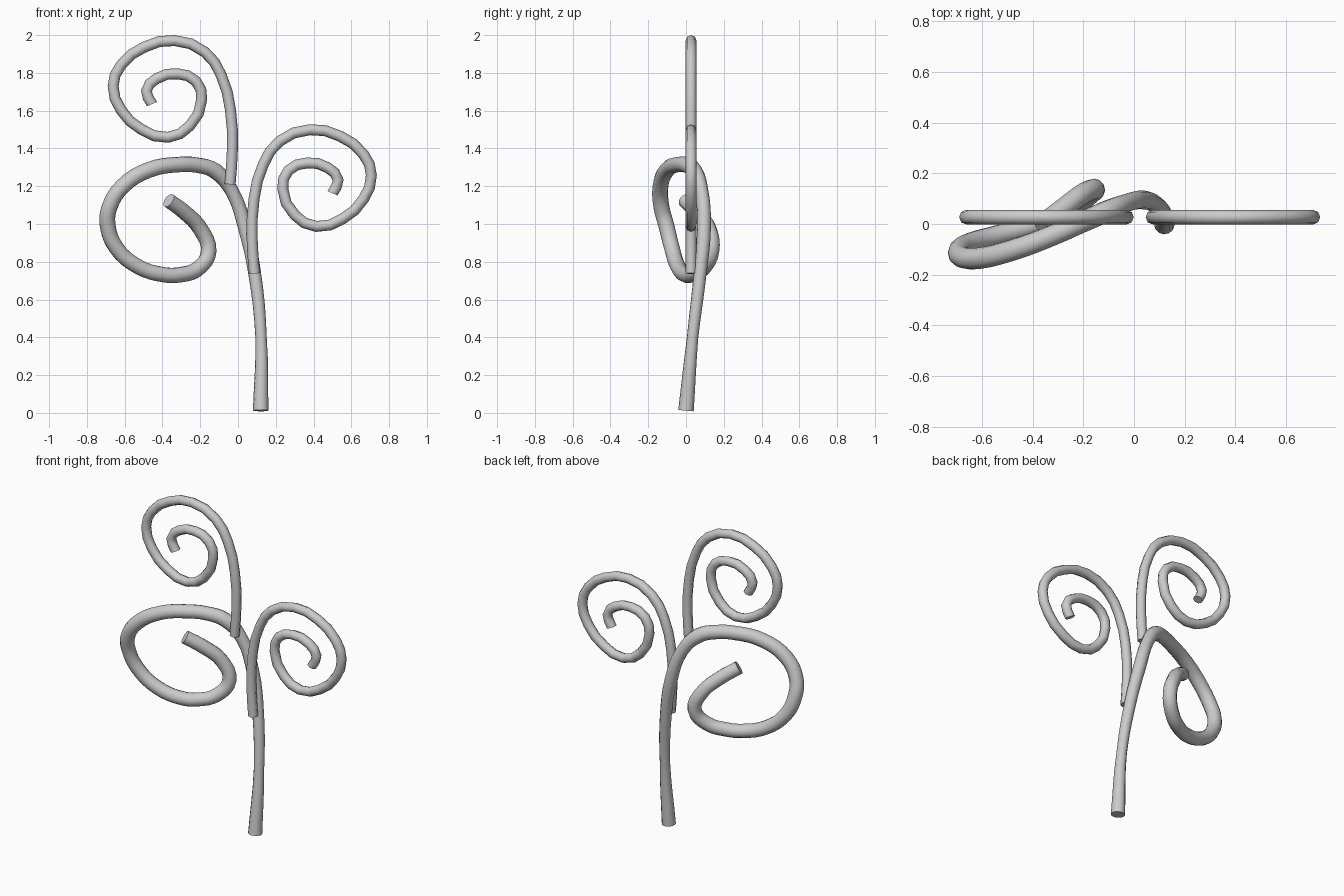
import bpy

def tube(name, pts, sides=2, steps=3):
    """Round tube through (x, y, z, radius) points, as a smooth mesh."""
    cu = bpy.data.curves.new(name, 'CURVE')
    cu.dimensions = '3D'
    cu.bevel_depth = 1.0
    cu.bevel_resolution = sides
    cu.resolution_u = steps
    cu.use_fill_caps = True
    sp = cu.splines.new('BEZIER')
    sp.bezier_points.add(len(pts) - 1)
    for bp, (x, y, z, r) in zip(sp.bezier_points, pts):
        bp.co = (x, y, z)
        bp.radius = r
        bp.handle_left_type = bp.handle_right_type = 'AUTO'
    ob = bpy.data.objects.new(name, cu)
    bpy.context.collection.objects.link(ob)
    bpy.ops.object.select_all(action='DESELECT')
    ob.select_set(True)
    bpy.context.view_layer.objects.active = ob
    bpy.ops.object.convert(target='MESH')
    bpy.ops.object.shade_smooth_by_angle(angle=0.9)
    return bpy.context.object

# Main stem, sweeping up and round into the large loop
tube("main_stem", [
    (.12, 0, .012, .041), (.122, .035, .4, .03), (.088, .075, .74, .034),
    (.037, .095, .98, .037), (-.03, .083, 1.17, .036), (-.12, .045, 1.28, .043),
    (-.22, 0, 1.312, .041), (-.31, -.04, 1.315, .041), (-.47, -.1, 1.287, .042),
    (-.61, -.135, 1.2, .042), (-.68, -.13, 1.09, .042), (-.69, -.105, .995, .042),
    (-.645, -.075, .875, .041), (-.53, -.043, .775, .041), (-.39, -.002, .731, .041),
    (-.31, .032, .731, .041), (-.21, .09, .765, .041), (-.155, .135, .855, .041),
    (-.2, .12, .975, .041), (-.28, .06, 1.06, .041), (-.367, -.005, 1.125, .04)],
    sides=4, steps=4)

# Flat curled tendril: (x, z) centreline
CURL = [(-.042, 1.21), (-.03, 1.39), (-.04, 1.605), (-.09, 1.79), (-.175, 1.91),
        (-.335, 1.971), (-.495, 1.937), (-.62, 1.84), (-.661, 1.73), (-.62, 1.605),
        (-.51, 1.5), (-.37, 1.459), (-.255, 1.52), (-.192, 1.66), (-.222, 1.755),
        (-.32, 1.795), (-.43, 1.77), (-.485, 1.705), (-.455, 1.635)]

# Upper left tendril, and the same one mirrored and lowered on the right
tube("upper_tendril", [(x, .027, z, .029) for x, z in CURL], steps=2)
tube("right_tendril", [(.045 - x, .027, z - .472, .029) for x, z in CURL], steps=2)
